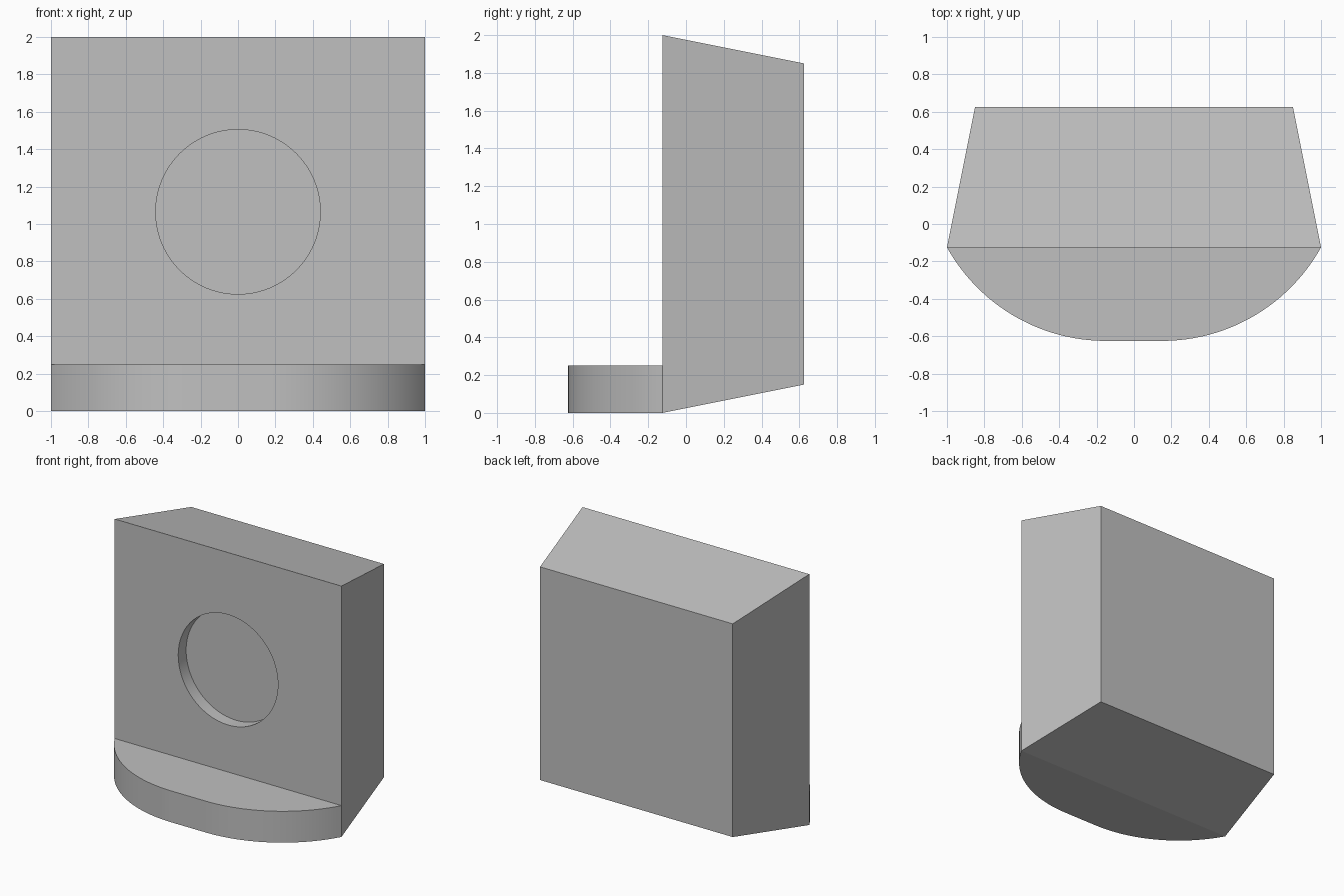
import bpy, bmesh, math

default = bpy.data.objects.get("Cube")
if default:
    bpy.data.objects.remove(default, do_unlink=True)

FRONT, BACK, TIP = -0.125, 0.625, -0.625

# One plain grey for the whole block
grey = bpy.data.materials.new("plain_grey")
grey.use_nodes = True
colour = (0.53, 0.53, 0.53, 1)
grey.diffuse_color = colour
grey.node_tree.nodes["Principled BSDF"].inputs["Base Color"].default_value = colour


def add_object(name, bm):
    bmesh.ops.recalc_face_normals(bm, faces=bm.faces)
    mesh = bpy.data.meshes.new(name)
    bm.to_mesh(mesh)
    bm.free()
    mesh.materials.append(grey)
    obj = bpy.data.objects.new(name, mesh)
    bpy.context.collection.objects.link(obj)
    return obj


def select_only(obj):
    bpy.ops.object.select_all(action="DESELECT")
    obj.select_set(True)
    bpy.context.view_layer.objects.active = obj


# Body: square front tapering to a smaller square back
bm = bmesh.new()
bmesh.ops.create_cube(bm, size=2)
for v in bm.verts:
    at_back = v.co.y > 0
    scale = 0.85 if at_back else 1
    v.co = (v.co.x * scale, BACK if at_back else FRONT, 1 + v.co.z * scale)
body = add_object("tapered_body", bm)

# Round pocket sunk into the front face
RADIUS, DEPTH = 0.44, 0.1
bpy.ops.mesh.primitive_cylinder_add(vertices=96, radius=RADIUS, depth=2 * DEPTH,
                                    location=(0, FRONT, 1.065),
                                    rotation=(math.pi / 2, 0, 0))
cutter = bpy.context.object
cutter.name = "pocket_cutter"
cutter.hide_render = True
cutter.data.materials.append(grey)
cut = body.modifiers.new("pocket", "BOOLEAN")
cut.operation = "DIFFERENCE"
cut.solver = "EXACT"
cut.object = cutter
select_only(body)
bpy.ops.object.modifier_apply(modifier=cut.name)
bpy.data.objects.remove(cutter, do_unlink=True)

# Ledge: two arcs joined by a short flat nose, extruded upward
FLAT, HEIGHT, STEPS = 0.15, 0.25, 24
run, rise = 1 - FLAT, FRONT - TIP
arc_radius = (run ** 2 + rise ** 2) / (2 * rise)
sweep = math.asin(run / arc_radius)
right_arc = []
for i in range(STEPS + 1):
    a = sweep * i / STEPS
    right_arc.append((FLAT + arc_radius * math.sin(a),
                      TIP + arc_radius * (1 - math.cos(a))))
outline = [(-x, y) for x, y in reversed(right_arc)] + right_arc

bm = bmesh.new()
base = bm.faces.new([bm.verts.new((x, y, 0)) for x, y in outline])
top = bmesh.ops.extrude_face_region(bm, geom=[base], use_keep_orig=True)
for item in top["geom"]:
    if isinstance(item, bmesh.types.BMVert):
        item.co.z = HEIGHT
ledge = add_object("curved_ledge", bm)

for obj in (body, ledge):
    select_only(obj)
    bpy.ops.object.shade_smooth_by_angle(angle=math.radians(30))
    obj.select_set(False)
